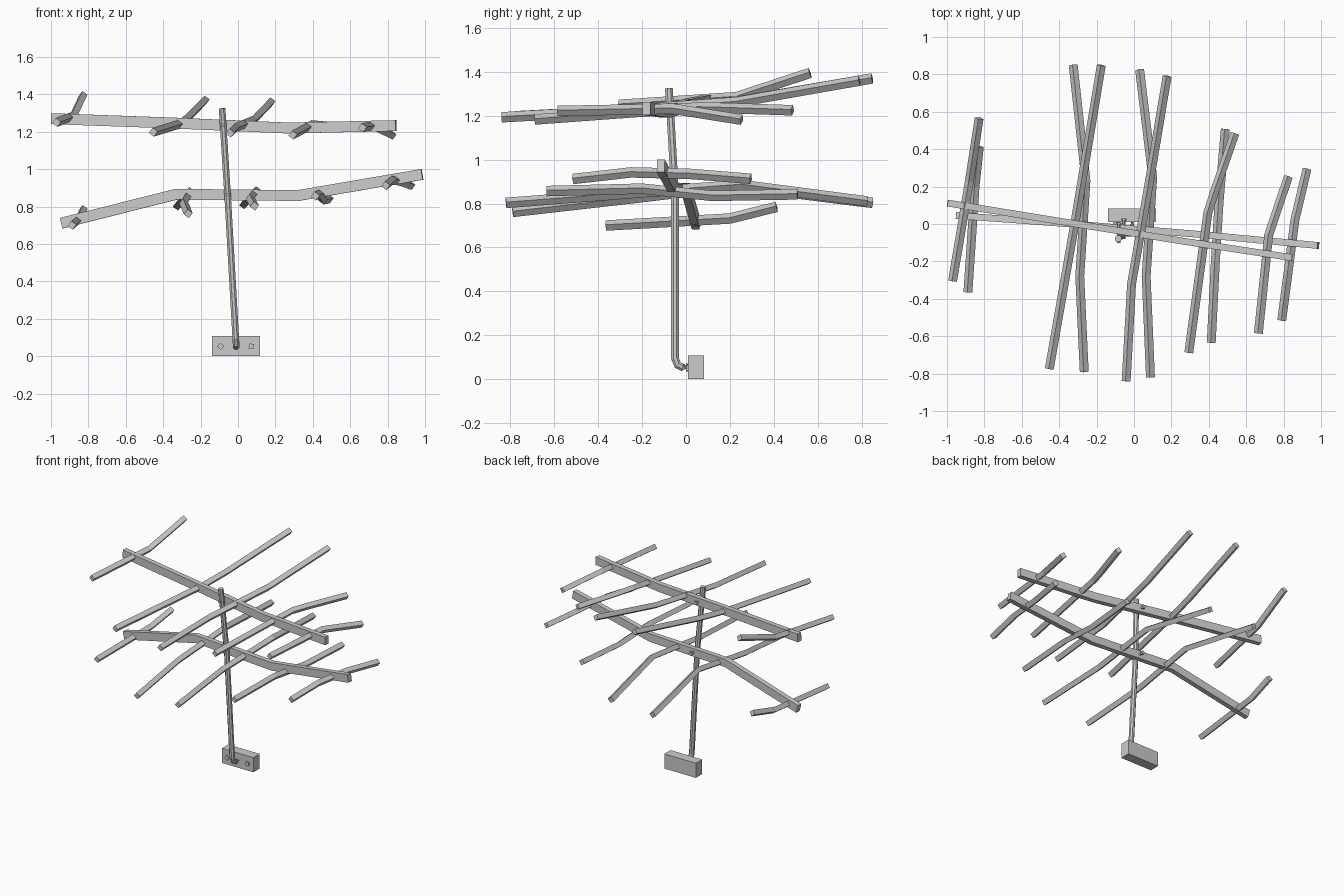
import bpy, bmesh, math
from mathutils import Vector


def sweep(name, path, section):
    """Sweep a closed 2D section along a bent path, with mitred joints and capped ends."""
    pts = [Vector(p) for p in path]
    dirs = [(b - a).normalized() for a, b in zip(pts, pts[1:])]
    bm = bmesh.new()
    rings = []
    for i, p in enumerate(pts):
        t = (dirs[max(i - 1, 0)] + dirs[min(i, len(dirs) - 1)]).normalized()
        # sideways axis stays horizontal; vertical paths use x instead
        side = Vector((1, 0, 0)) if abs(t.x) < 0.1 and abs(t.z) > 0.1 and name == "mast" else t.cross(Vector((0, 0, 1)))
        side = (side - t * side.dot(t)).normalized()
        up = side.cross(t)
        rings.append([bm.verts.new(p + side * u + up * v) for u, v in section])
    n = len(section)
    for a, b in zip(rings, rings[1:]):
        for k in range(n):
            bm.faces.new((a[k], a[(k + 1) % n], b[(k + 1) % n], b[k]))
    bm.faces.new(rings[0][::-1])
    bm.faces.new(rings[-1])
    bmesh.ops.recalc_face_normals(bm, faces=bm.faces)
    me = bpy.data.meshes.new(name)
    bm.to_mesh(me)
    bm.free()
    ob = bpy.data.objects.new(name, me)
    bpy.context.collection.objects.link(ob)
    return ob


def ngon(n, r, turn=0.0):
    return [(r * math.cos(turn + math.tau * k / n), r * math.sin(turn + math.tau * k / n)) for k in range(n)]


def rect(w, h):
    return [(-w / 2, -h / 2), (w / 2, -h / 2), (w / 2, h / 2), (-w / 2, h / 2)]


# Wall mount block with two square bolts
sweep("mount_block", [(-0.01, 0.01, 0.054), (-0.01, 0.083, 0.054)], rect(0.256, 0.107))
for i, (x, turn) in enumerate([(-0.093, 0.1), (0.072, 0.6)]):
    sweep(f"mount_bolt_{i}", [(x, 0.0, 0.053), (x, 0.02, 0.053)], ngon(4, 0.019, turn))

# Leaning mast with an elbow into the mount
sweep("mast", [(-0.01, 0.02, 0.054), (-0.01, -0.015, 0.054), (-0.01, -0.038, 0.065),
               (-0.012, -0.05, 0.095), (-0.055, -0.05, 0.85), (-0.085, -0.078, 1.325)],
      ngon(8, 0.019, math.pi / 8))

# Bent booms
boom = rect(0.036, 0.058)
sweep("upper_boom", [(-0.997, 0.112, 1.27), (-0.35, 0.007, 1.247), (0.27, -0.093, 1.22), (0.845, -0.18, 1.233)], boom)
sweep("lower_boom", [(-0.945, 0.045, 0.711), (-0.33, 0.0, 0.866), (0.32, -0.053, 0.859), (0.985, -0.115, 0.972)], boom)

# Bolts clamping the booms to the mast
for name, x, y0, y1, z in [("upper_clamp_bolt", -0.082, -0.102, 0.008, 1.236),
                           ("lower_clamp_bolt", -0.055, -0.08, 0.03, 0.865)]:
    sweep(name, [(x, y0, z), (x, y1, z)], ngon(6, 0.009))
    sweep(name + "_head", [(x, y1 - 0.012, z), (x, y1, z)], ngon(6, 0.014))

# Bent cross rods, front to back
rods = {
    "upper_rod": [
        [(-0.97, -0.305, 1.25), (-0.88, 0.23, 1.285), (-0.828, 0.565, 1.395)],
        [(-0.453, -0.775, 1.198), (-0.31, 0.04, 1.242), (-0.275, 0.25, 1.268), (-0.175, 0.848, 1.37)],
        [(-0.042, -0.84, 1.193), (-0.013, -0.32, 1.222), (0.083, 0.23, 1.262), (0.177, 0.79, 1.36)],
        [(0.293, -0.688, 1.183), (0.395, 0.06, 1.238), (0.433, 0.18, 1.235), (0.54, 0.485, 1.225)],
        [(0.665, -0.585, 1.222), (0.72, -0.06, 1.232), (0.825, 0.253, 1.182)],
    ],
    "lower_rod": [
        [(-0.888, -0.365, 0.7), (-0.85, 0.2, 0.732), (-0.827, 0.413, 0.785)],
        [(-0.266, -0.79, 0.762), (-0.29, -0.28, 0.82), (-0.257, 0.23, 0.88), (-0.325, 0.85, 0.803)],
        [(0.088, -0.82, 0.803), (0.065, -0.28, 0.845), (0.1, 0.25, 0.885), (0.03, 0.825, 0.81)],
        [(0.413, -0.635, 0.857), (0.435, -0.2, 0.868), (0.455, 0.12, 0.835), (0.488, 0.508, 0.842)],
        [(0.79, -0.515, 0.912), (0.825, -0.25, 0.942), (0.86, 0.02, 0.935), (0.925, 0.295, 0.913)],
    ],
}
for name, paths in rods.items():
    for i, path in enumerate(paths):
        sweep(f"{name}_{i}", path, ngon(4, 0.024, 0.15))
